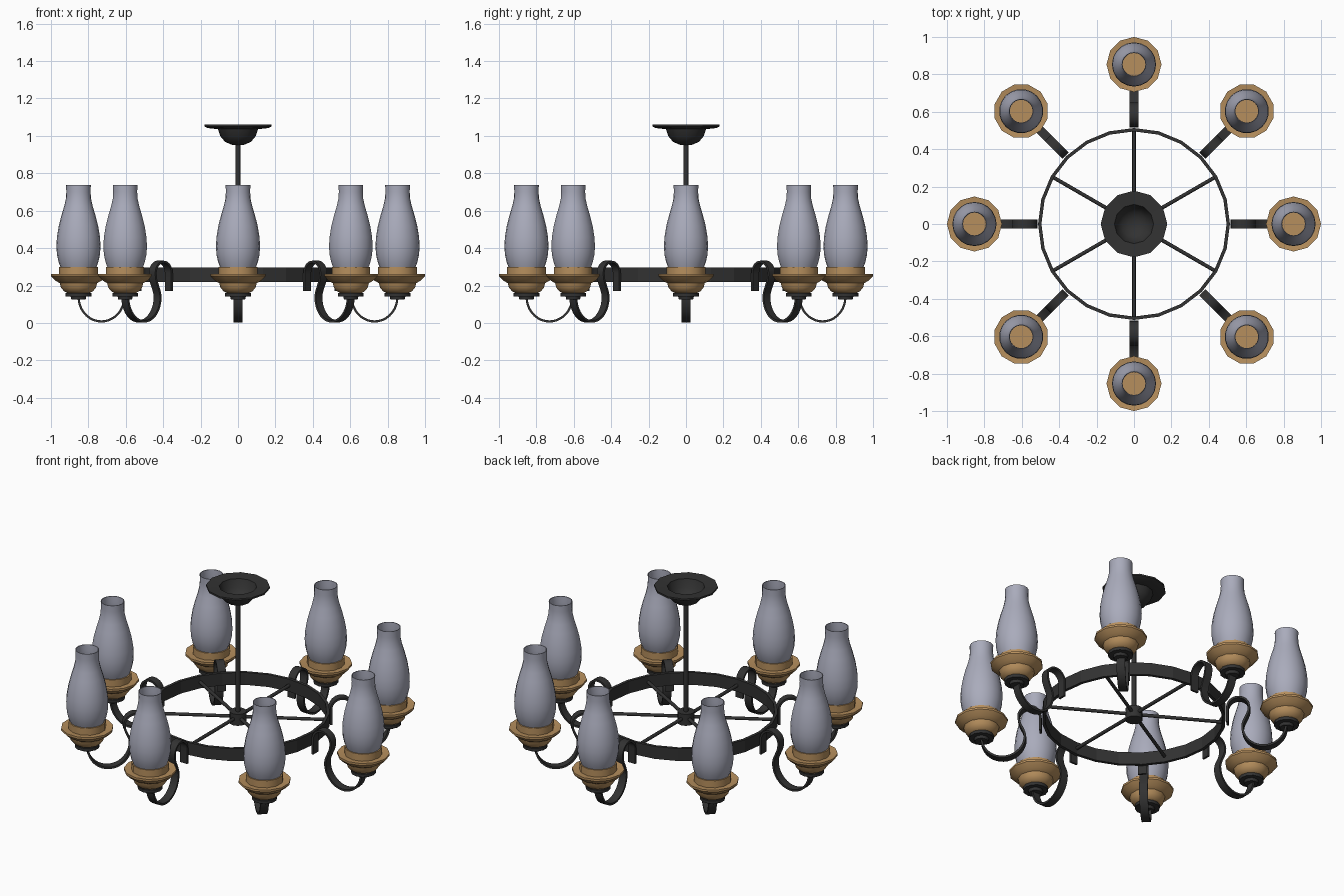
import bpy, bmesh, math
from mathutils import Vector, Matrix

if "Cube" in bpy.data.objects:
    bpy.data.objects.remove(bpy.data.objects["Cube"])


def material(name, rgb):
    m = bpy.data.materials.new(name)
    m.diffuse_color = (*rgb, 1)
    m.use_nodes = True
    m.node_tree.nodes["Principled BSDF"].inputs["Base Color"].default_value = m.diffuse_color
    return m


IRON = material("black_iron", (0.032, 0.032, 0.032))
BRASS = material("aged_brass", (0.47, 0.275, 0.11))
GLASS = material("smoky_glass", (0.40, 0.41, 0.50))
LAMP_R = 0.853


def finish(name, bm, mat, angle):
    bmesh.ops.remove_doubles(bm, verts=bm.verts, dist=1e-5)
    bmesh.ops.recalc_face_normals(bm, faces=bm.faces)
    me = bpy.data.meshes.new(name)
    bm.to_mesh(me)
    bm.free()
    me.materials.append(mat)
    ob = bpy.data.objects.new(name, me)
    bpy.context.collection.objects.link(ob)
    bpy.ops.object.select_all(action='DESELECT')
    ob.select_set(True)
    bpy.context.view_layer.objects.active = ob
    if angle:
        bpy.ops.object.shade_smooth_by_angle(angle=math.radians(angle))
    return ob


def lathe(name, profile, sides, mat, angle=35, center_x=0.0, closed=False):
    """Spin an (r, z) profile about the vertical axis."""
    bm = bmesh.new()
    vs = [bm.verts.new((r, 0, z)) for r, z in profile]
    pairs = list(zip(vs, vs[1:])) + ([(vs[-1], vs[0])] if closed else [])
    edges = [bm.edges.new(p) for p in pairs]
    bmesh.ops.spin(bm, geom=vs + edges, cent=(0, 0, 0), axis=(0, 0, 1),
                   angle=2 * math.pi, steps=sides)
    bmesh.ops.translate(bm, verts=bm.verts, vec=(center_x, 0, 0))
    return finish(name, bm, mat, angle)


def strap(name, path, width, thick, mat):
    """Sweep a flat bar along a path lying in the xz plane."""
    bm = bmesh.new()
    rings = []
    for i, p in enumerate(path):
        t = path[min(i + 1, len(path) - 1)] - path[max(i - 1, 0)]
        n = Vector((-t.y, t.x)).normalized() * thick / 2
        rings.append([bm.verts.new((p.x + s * n.x, w * width / 2, p.y + s * n.y))
                      for s, w in ((-1, -1), (1, -1), (1, 1), (-1, 1))])
    for a, b in zip(rings, rings[1:]):
        for k in range(4):
            j = (k + 1) % 4
            bm.faces.new((a[k], a[j], b[j], b[k]))
    bm.faces.new(rings[0])
    bm.faces.new(rings[-1])
    return finish(name, bm, mat, 35)


def repeat(ob, count, start=0.0):
    """Copy an object evenly around the centre."""
    base = ob.name
    for i in range(count):
        o = ob if i == 0 else ob.copy()
        if i:
            bpy.context.collection.objects.link(o)
        o.name = f"{base}_{i + 1}"
        o.rotation_euler.z = start + i * 2 * math.pi / count


def arc(cx, cz, rx, rz, a0, a1, n):
    return [Vector((cx + rx * math.cos(math.radians(a0 + (a1 - a0) * i / n)),
                    cz + rz * math.sin(math.radians(a0 + (a1 - a0) * i / n))))
            for i in range(n + 1)]


# Ceiling canopy with a hollow bowl
lathe("ceiling_canopy",
      [(0, 0.95), (0.035, 0.953), (0.07, 0.969), (0.094, 0.998), (0.107, 1.036),
       (0.162, 1.042), (0.178, 1.05), (0.178, 1.06), (0.105, 1.055),
       (0.09, 1.006), (0.066, 0.978), (0.033, 0.963), (0, 0.96)], 12, IRON, 30)

# Hanging rod and hub
lathe("hanging_rod", [(0, 0.24), (0.013, 0.24), (0.013, 0.96), (0, 0.96)], 12, IRON)
lathe("hub", [(0, 0.22), (0.048, 0.22), (0.048, 0.29), (0, 0.29)], 12, IRON)

# Wheel band
lathe("wheel_band", [(0.495, 0.22), (0.513, 0.22), (0.513, 0.296), (0.495, 0.296)],
      24, IRON, 10, closed=True)

# Spokes
bm = bmesh.new()
bmesh.ops.create_cone(bm, cap_ends=True, segments=8, radius1=0.01, radius2=0.01,
                      depth=0.47,
                      matrix=Matrix.Translation((0.268, 0, 0.257))
                      @ Matrix.Rotation(math.pi / 2, 4, 'Y'))
repeat(finish("spoke", bm, IRON, 50), 6, math.radians(30))

# Scrolled arms: lower loop, S-shaped rise, hook over the band
lower = arc(0.73, 0.138, 0.122, 0.130, 0, -180, 18)
hook = arc(0.584, 0.265, 0.061, 0.062, -10, 180, 14)
a, b = lower[-1], hook[0]
rise = []
for i in range(1, 6):
    t = i / 6
    s = t * t * (3 - 2 * t)
    rise.append(Vector((a.x + (b.x - a.x) * s, a.y + (b.y - a.y) * t)))
path = lower + rise + hook + [Vector((0.523, 0.172))]
repeat(strap("arm", path, 0.048, 0.012, IRON), 8)

# Lamp mounts
repeat(lathe("lamp_mount", [(0, 0.125), (0.038, 0.125), (0.042, 0.142), (0.07, 0.142),
                            (0.07, 0.16), (0, 0.16)], 12, IRON, 35, LAMP_R), 8)

# Brass cups with drip pan and collar
repeat(lathe("brass_cup",
             [(0, 0.158), (0.055, 0.158), (0.078, 0.17), (0.094, 0.19), (0.10, 0.213),
              (0.122, 0.225), (0.147, 0.25), (0.147, 0.262), (0.105, 0.257),
              (0.105, 0.3), (0, 0.3)], 12, BRASS, 32, LAMP_R), 8)

# Glass chimneys, open at the top
outer = [(0.096, 0.298), (0.106, 0.325), (0.115, 0.365), (0.118, 0.41), (0.115, 0.46),
         (0.105, 0.52), (0.091, 0.575), (0.076, 0.625), (0.067, 0.665), (0.065, 0.70),
         (0.066, 0.738)]
inner = [(r - 0.004, z) for r, z in reversed(outer)]
repeat(lathe("glass_chimney", outer + inner, 20, GLASS, 40, LAMP_R, closed=True), 8)
